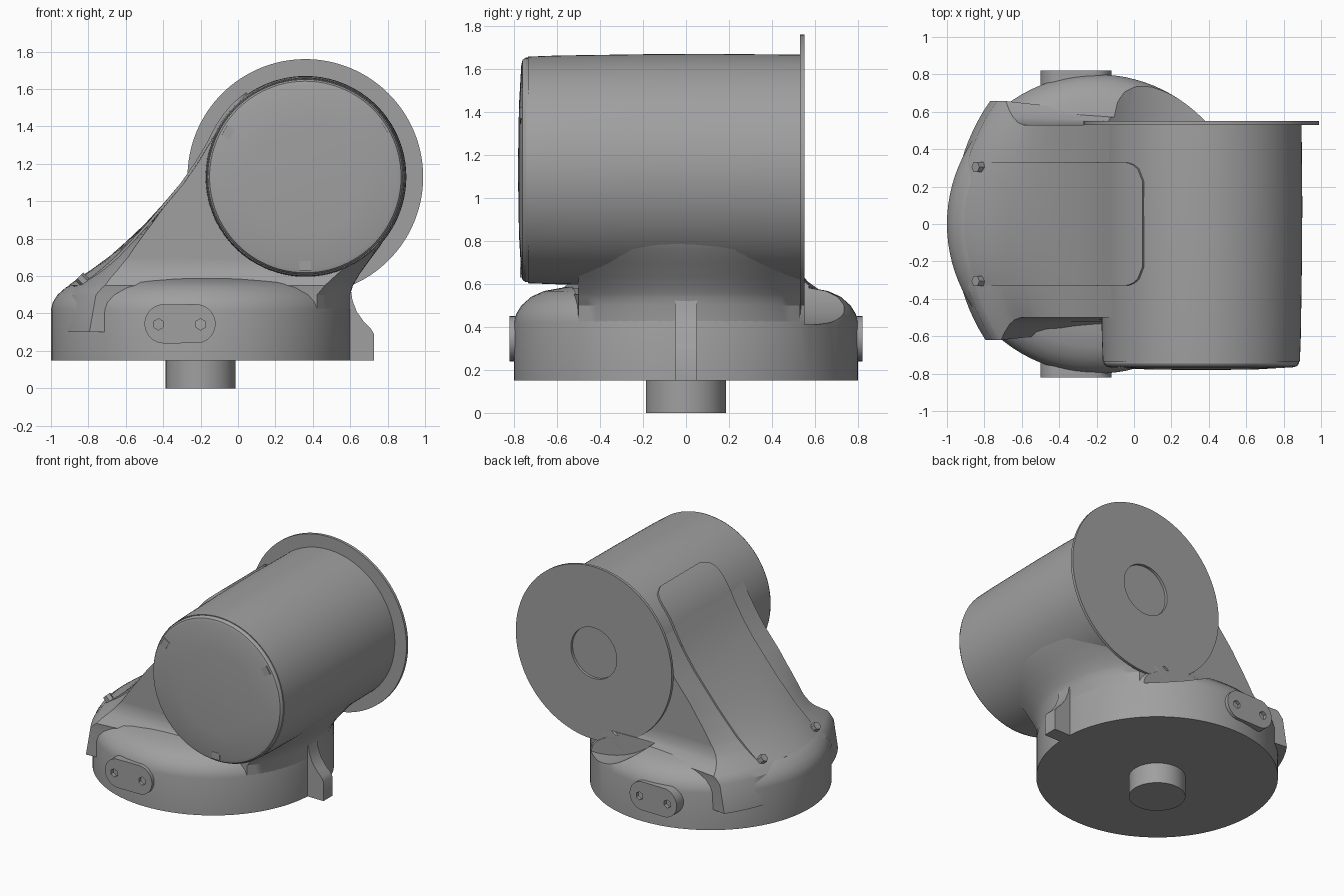
import bpy, bmesh
from math import pi, sin, cos, sqrt, radians
from mathutils import Matrix, Vector

cube = bpy.data.objects.get("Cube")
if cube:
    bpy.data.objects.remove(cube, do_unlink=True)

grey = bpy.data.materials.new("cast_grey")
grey.use_nodes = True
COLOUR = (0.35, 0.35, 0.35, 1)
grey.diffuse_color = COLOUR
grey.node_tree.nodes["Principled BSDF"].inputs["Base Color"].default_value = COLOUR

BARREL_X, BARREL_Z, BASE_X, BASE_R = 0.36, 1.13, -0.2, 0.8


def finish(bm, name, angle=30):
    bmesh.ops.recalc_face_normals(bm, faces=bm.faces)
    mesh = bpy.data.meshes.new(name)
    bm.to_mesh(mesh)
    bm.free()
    obj = bpy.data.objects.new(name, mesh)
    bpy.context.collection.objects.link(obj)
    mesh.materials.append(grey)
    shade(obj, angle)
    return obj


def shade(obj, angle=30):
    bpy.ops.object.select_all(action="DESELECT")
    obj.select_set(True)
    bpy.context.view_layer.objects.active = obj
    bpy.ops.object.shade_smooth_by_angle(angle=radians(angle))


def skin(bm, rings, closed_ends=True):
    """Bridge equal-length closed rings of points."""
    rows = [[bm.verts.new(p) for p in ring] for ring in rings]
    n = len(rows[0])
    for a, b in zip(rows, rows[1:]):
        for i in range(n):
            j = (i + 1) % n
            bm.faces.new((a[i], a[j], b[j], b[i]))
    if closed_ends:
        bm.faces.new(rows[0])
        bm.faces.new(rows[-1])


def lathe(name, profile, centre, axis, steps=96):
    """Revolve (radius, position) pairs about the z or y axis."""
    rings = []
    for r, h in profile:
        ring = []
        for i in range(steps):
            c, s = r * cos(2 * pi * i / steps), r * sin(2 * pi * i / steps)
            ring.append(Vector(centre) + Vector((c, s, h) if axis == "z" else (c, h, s)))
        rings.append(ring)
    bm = bmesh.new()
    skin(bm, rings)
    return finish(bm, name)


def prism(name, outline, y0, y1):
    """Extrude an (x, z) outline along y."""
    bm = bmesh.new()
    skin(bm, [[(x, y, z) for x, z in outline] for y in (y0, y1)])
    return finish(bm, name)


def cut(obj, cutter):
    mod = obj.modifiers.new("cut", "BOOLEAN")
    mod.operation, mod.solver, mod.object = "DIFFERENCE", "EXACT", cutter
    bpy.context.view_layer.objects.active = obj
    bpy.ops.object.modifier_apply(modifier=mod.name)
    shade(obj)


def interp(table, t):
    for (a, va), (b, vb) in zip(table, table[1:]):
        if t <= b:
            return va + (vb - va) * max(0, (t - a) / (b - a))
    return table[-1][1]


# Round base and the stub below it
base = lathe("base", [(BASE_R, 0.15), (BASE_R, 0.42), (0.79, 0.46), (0.765, 0.5),
                      (0.72, 0.54), (0.66, 0.567), (0.56, 0.585), (0.3, 0.61), (0.05, 0.62)],
             (BASE_X, 0, 0), "z")
lathe("mounting_stub", [(0.187, 0), (0.187, 0.16)], (BASE_X, 0, 0), "z", 48)

# Barrel with crowned front cap
lathe("barrel", [(0.5, -0.73), (0.527, -0.735), (0.532, -0.6), (0.538, -0.2),
                 (0.54, 0.1), (0.536, 0.535), (0.2, 0.535)][0:6],
      (BARREL_X, 0, BARREL_Z), "y", 128).name = "barrel_solid"
barrel = bpy.data.objects["barrel_solid"]
barrel.name = "barrel"
lathe("front_cap", [(0.522, -0.72), (0.522, -0.745), (0.512, -0.76), (0.49, -0.766),
                    (0.3, -0.777), (0.05, -0.781)], (BARREL_X, 0, BARREL_Z), "y")
flange = lathe("rear_flange", [(0.63, 0.53), (0.63, 0.55)], (BARREL_X, 0, BARREL_Z), "y", 128)

# Shaft socket in the rear face
socket = lathe("socket_cutter", [(0.185, 0.4), (0.185, 0.7)], (BARREL_X, 0, BARREL_Z), "y", 64)
cut(barrel, socket)
cut(flange, socket)
bpy.data.objects.remove(socket)

# Neck flaring from the base up to the barrel
LEFT = [(0.3, -0.97), (0.5, -0.935), (0.54, -0.9), (0.58, -0.845), (0.63, -0.77), (0.7, -0.675),
        (0.78, -0.585), (0.87, -0.49), (0.98, -0.39), (1.09, -0.297), (1.2, -0.22),
        (1.3, -0.16), (1.42, -0.09)]
RIGHT = [(0.3, 0.597), (0.5, 0.599), (0.55, 0.615), (0.61, 0.65), (0.68, 0.7), (0.76, 0.76),
         (0.83, 0.8), (0.95, 0.75), (1.42, 0.4)]
FILLET = [(0.55, 0.12), (0.58, 0.075), (0.61, 0.035), (0.64, 0.012), (0.68, 0)]
STEPS = 24


def neck_ring(z):
    ring = []
    flare = interp(FILLET, z)
    for side in (0, 1):
        for i in range(STEPS + 1):
            t = i / STEPS if side == 0 else 1 - i / STEPS
            y = -0.5 + 1.03 * t
            inset = BASE_R - sqrt(BASE_R ** 2 - y * y)
            if side == 0:
                w = min(1, max(0.12, (1.05 - z) / 0.5)) ** 2
                x = interp(LEFT, z) + inset * w
                y *= 1 + flare * 2
            else:
                x = interp(RIGHT, z) - inset * min(1, max(0, (0.85 - z) / 0.35))
            ring.append((x, y, z))
    return ring


bm = bmesh.new()
levels = sorted({z for z, _ in LEFT + RIGHT + FILLET})
skin(bm, [neck_ring(z) for z in levels])
neck = finish(bm, "neck", 40)

# Clearance scooped out behind the flange
scoop = lathe("scoop_cutter", [(0.72, 0.552), (0.72, 1.0)], (BARREL_X, 0, BARREL_Z), "y")
cut(base, scoop)
cut(neck, scoop)
bpy.data.objects.remove(scoop)

# Cover panel following the slope and wrapping onto the barrel
path = [Vector((x, z)) for z, x in LEFT[2:-1]]
for k in range(9):
    a = radians(152 - k * 3.4)
    path.append(Vector((BARREL_X + 0.54 * cos(a), BARREL_Z + 0.54 * sin(a))))
rings = []
for i, p in enumerate(path):
    tangent = (path[min(i + 1, len(path) - 1)] - path[max(i - 1, 0)]).normalized()
    normal = Vector((-tangent.y, tangent.x))
    d = max(0, 0.1 - (0.05 - p.x))
    half = 0.23 + sqrt(max(0, 0.01 - d * d))
    row = []
    for lift, order in ((0.012, 1), (-0.03, -1)):
        for j in range(-8, 9):
            y = order * half * j / 8
            inset = BASE_R - sqrt(BASE_R ** 2 - y * y)
            w = min(1, max(0, (1.05 - p.y) / 0.5)) ** 2
            q = p + normal * lift
            row.append((q.x + inset * w, y, q.y))
    rings.append(row)
bm = bmesh.new()
skin(bm, rings)
finish(bm, "cover_panel", 40)

# Panel screws
for x, z, tag in ((-0.86, 0.58, "lower"), (-0.2, 1.24, "upper")):
    for s, side in ((-1, "right"), (1, "left")):
        bm = bmesh.new()
        aim = Vector((-0.7, 0, 0.7)).to_track_quat("Z", "Y").to_matrix().to_4x4()
        bmesh.ops.create_cone(bm, cap_ends=True, segments=6, radius1=0.03, radius2=0.03, depth=0.05,
                              matrix=Matrix.Translation((x + 0.03, s * 0.305, z)) @ aim)
        finish(bm, f"{tag}_{side}_panel_screw")

# Oval connector plates with two sockets, front and back
for s, side in ((-1, "front"), (1, "rear")):
    oval = []
    for i in range(32):
        a = 2 * pi * i / 32
        oval.append((-0.31 + 0.085 * (1 if cos(a) > 0 else -1) + 0.105 * cos(a), 0.345 + 0.105 * sin(a)))
    plate = prism(f"{side}_connector_plate", oval, s * 0.72, s * 0.822)
    for x in (-0.425, -0.2):
        hexagon = [(x + 0.03 * sin(i * pi / 3), 0.342 + 0.03 * cos(i * pi / 3)) for i in range(6)]
        cutter = prism("hex_cutter", hexagon, s * 0.795, s * 0.9)
        cut(plate, cutter)
        bpy.data.objects.remove(cutter)

# Curved locating rib on the side of the base
prism("side_rib", [(0.5, 0.15), (0.727, 0.15), (0.727, 0.29), (0.71, 0.32), (0.67, 0.36),
                   (0.635, 0.41), (0.612, 0.47), (0.602, 0.54), (0.5, 0.54)], -0.052, 0.052)

# Small rim catches on the front cap
for angle in (150, 32, 270):
    bm = bmesh.new()
    a = radians(angle)
    place = Matrix.Translation((BARREL_X + 0.475 * cos(a), -0.765, BARREL_Z + 0.475 * sin(a)))
    bmesh.ops.create_cube(bm, size=1, matrix=place @ Matrix.Rotation(-a, 4, "Y")
                          @ Matrix.Diagonal((0.05, 0.012, 0.06, 1)))
    finish(bm, f"cap_catch_{angle}")
